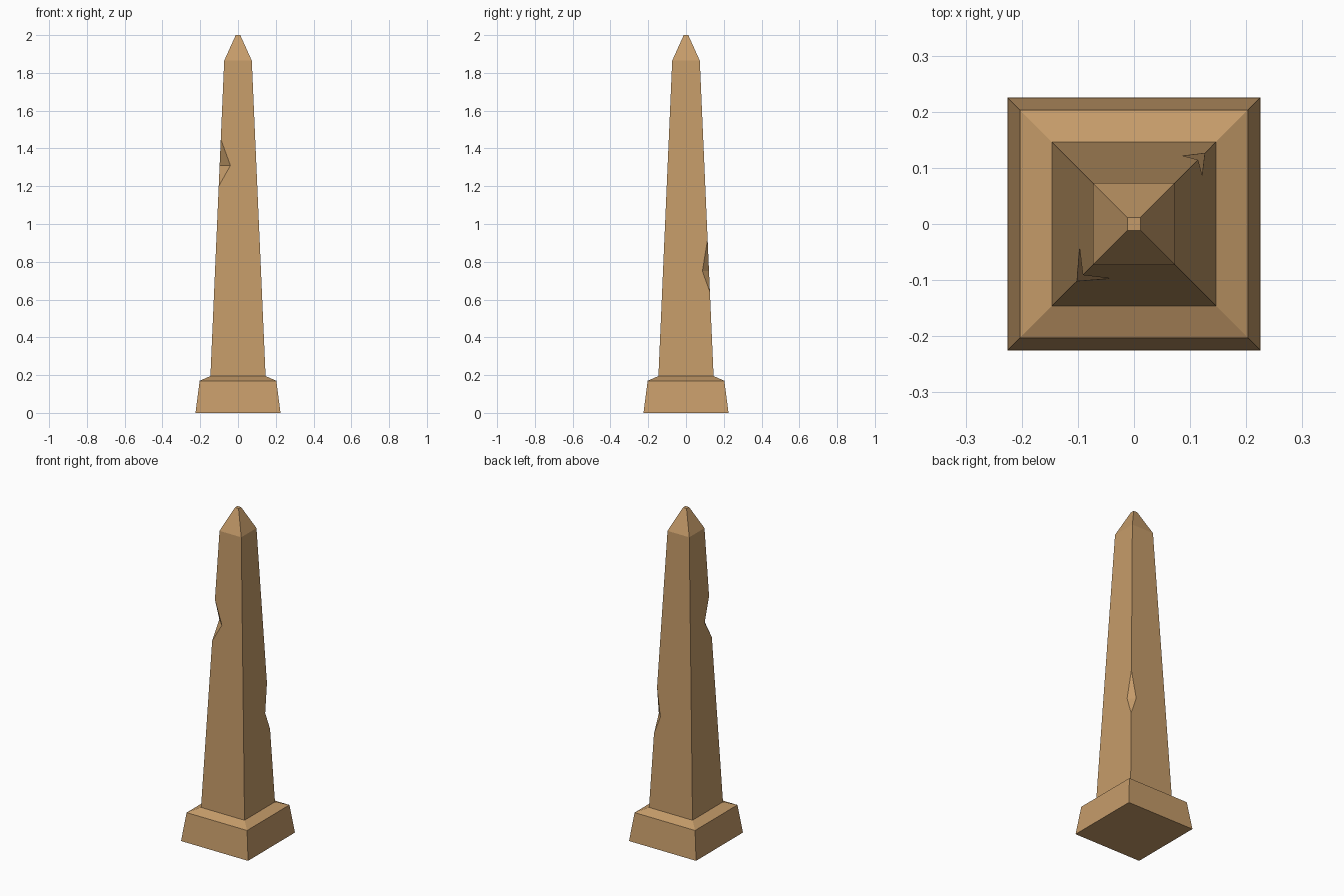
import bpy, bmesh
from mathutils import Vector

if "Cube" in bpy.data.objects:
    bpy.data.objects.remove(bpy.data.objects["Cube"])

stone = bpy.data.materials.new("sandstone")
stone.diffuse_color = (0.56, 0.33, 0.142, 1)
stone.use_nodes = True
stone.node_tree.nodes["Principled BSDF"].inputs["Base Color"].default_value = stone.diffuse_color

CORNERS = [(-1, -1), (1, -1), (1, 1), (-1, 1)]  # counter-clockwise from front left


def finish(bm, name):
    bmesh.ops.recalc_face_normals(bm, faces=bm.faces)
    mesh = bpy.data.meshes.new(name)
    bm.to_mesh(mesh)
    bm.free()
    mesh.materials.append(stone)
    bpy.context.collection.objects.link(bpy.data.objects.new(name, mesh))


def ring(bm, half, z):
    return [bm.verts.new((x * half, y * half, z)) for x, y in CORNERS]


def skin(bm, a, b):
    for i in range(4):
        j = (i + 1) % 4
        bm.faces.new((a[i], a[j], b[j], b[i]))


# plinth: tapered block with a sloping ledge up to the shaft
bm = bmesh.new()
rings = [ring(bm, h, z) for h, z in ((0.225, 0), (0.203, 0.17), (0.146, 0.195))]
bm.faces.new(rings[0][::-1])
skin(bm, rings[0], rings[1])
skin(bm, rings[1], rings[2])
finish(bm, "plinth")

# shaft: tapered, with chips broken out of two opposite corners
Z0, Z1, W0, W1 = 0.195, 1.865, 0.146, 0.073


def on_edge(i, z, toward=None, dist=0):
    w = W0 + (W1 - W0) * (z - Z0) / (Z1 - Z0)
    p = Vector((*CORNERS[i], 0)) * w
    if toward is not None:
        p += (Vector((*CORNERS[toward], 0)) * w - p).normalized() * dist
    p.z = z
    return p


bm = bmesh.new()
low, high = ring(bm, W0, Z0), ring(bm, W1, Z1)
# corner: (bottom z, deepest z, top z, width along each face)
chips = {0: (1.20, 1.31, 1.45, 0.057), 2: (0.64, 0.75, 0.92, 0.035)}
cut = {}
for c, (zb, zm, zt, d) in chips.items():
    pts = [on_edge(c, zb), on_edge(c, zm, (c - 1) % 4, d),
           on_edge(c, zm, (c + 1) % 4, d), on_edge(c, zt)]
    cut[c] = bot, prev, nxt, top = [bm.verts.new(p) for p in pts]
    bm.faces.new((bot, nxt, prev))
    bm.faces.new((top, prev, nxt))
for i in range(4):
    j = (i + 1) % 4
    loop = [low[i], low[j]]
    if j in cut:
        loop += [cut[j][0], cut[j][1], cut[j][3]]
    loop += [high[j], high[i]]
    if i in cut:
        loop += [cut[i][3], cut[i][2], cut[i][0]]
    bm.faces.new(loop)

# pointed cap with a small flat tip
tip = ring(bm, 0.012, 2.0)
skin(bm, high, tip)
bm.faces.new(tip)
finish(bm, "shaft")
